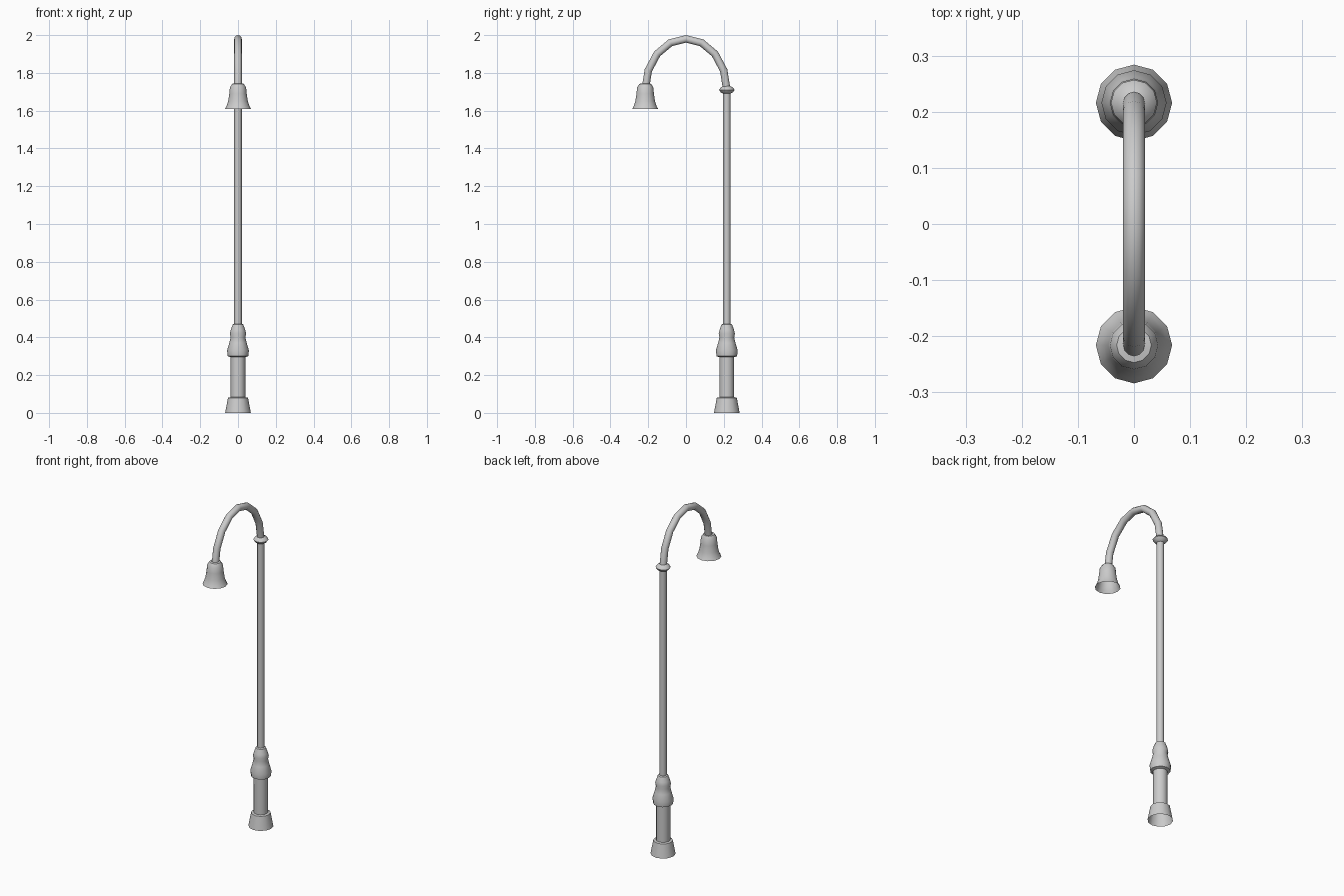
import bpy, bmesh
from math import sin, cos, pi
from mathutils import Vector

if "Cube" in bpy.data.objects:
    bpy.data.objects.remove(bpy.data.objects["Cube"])

SIDES = 12
REACH = 0.216      # pole at +y, lamp at -y
TUBE = 0.02
SPRING = 1.71      # height where the arch begins


def build(name, rings):
    """Skin consecutive rings of points into an open shell."""
    bm = bmesh.new()
    loops = [[bm.verts.new(p) for p in ring] for ring in rings]
    for a, b in zip(loops, loops[1:]):
        for i in range(SIDES):
            j = (i + 1) % SIDES
            bm.faces.new((a[i], a[j], b[j], b[i]))
    bmesh.ops.recalc_face_normals(bm, faces=bm.faces)
    mesh = bpy.data.meshes.new(name)
    bm.to_mesh(mesh)
    bm.free()
    ob = bpy.data.objects.new(name, mesh)
    bpy.context.collection.objects.link(ob)
    bpy.ops.object.select_all(action='DESELECT')
    ob.select_set(True)
    bpy.context.view_layer.objects.active = ob
    bpy.ops.object.shade_smooth_by_angle(angle=pi / 5)
    return ob


def ring(centre, radius, normal):
    """Circle spanned by the x axis and a second direction."""
    steps = [2 * pi * i / SIDES for i in range(SIDES)]
    return [centre + radius * (cos(t) * Vector((1, 0, 0)) + sin(t) * normal) for t in steps]


def lathe(name, y, profile):
    return build(name, [ring(Vector((0, y, z)), r, Vector((0, 1, 0))) for r, z in profile])


# flared foot, open underneath
lathe("foot", REACH, [(0.068, 0), (0.053, 0.08), (0.039, 0.083)])

# pedestal column with turned double bulge
lathe("pedestal", REACH, [
    (0.039, 0.08), (0.039, 0.295), (0.054, 0.30), (0.058, 0.33),
    (0.046, 0.37), (0.039, 0.40), (0.043, 0.42), (0.038, 0.44), (0.028, 0.468), (0.019, 0.472)])

# straight pole
lathe("pole", REACH, [(TUBE, 0.46), (TUBE, SPRING)])

# collar at the pole top
lathe("collar", REACH, [
    (0.019, 1.69), (0.032, 1.697), (0.041, 1.71), (0.032, 1.723), (0.019, 1.73)])

# arched arm: half ellipse in eight segments
arch = []
for k in range(9):
    t = pi * k / 8
    centre = Vector((0, REACH * cos(t), SPRING + 0.27 * sin(t)))
    normal = Vector((0, 0.27 * cos(t), REACH * sin(t))).normalized()
    arch.append(ring(centre, TUBE, normal))
build("arched_arm", arch)

# bell lamp shade, open underneath
lathe("lamp_shade", -REACH, [
    (0.019, 1.744), (0.031, 1.742), (0.043, 1.723), (0.046, 1.69),
    (0.052, 1.65), (0.060, 1.625), (0.068, 1.61)])
